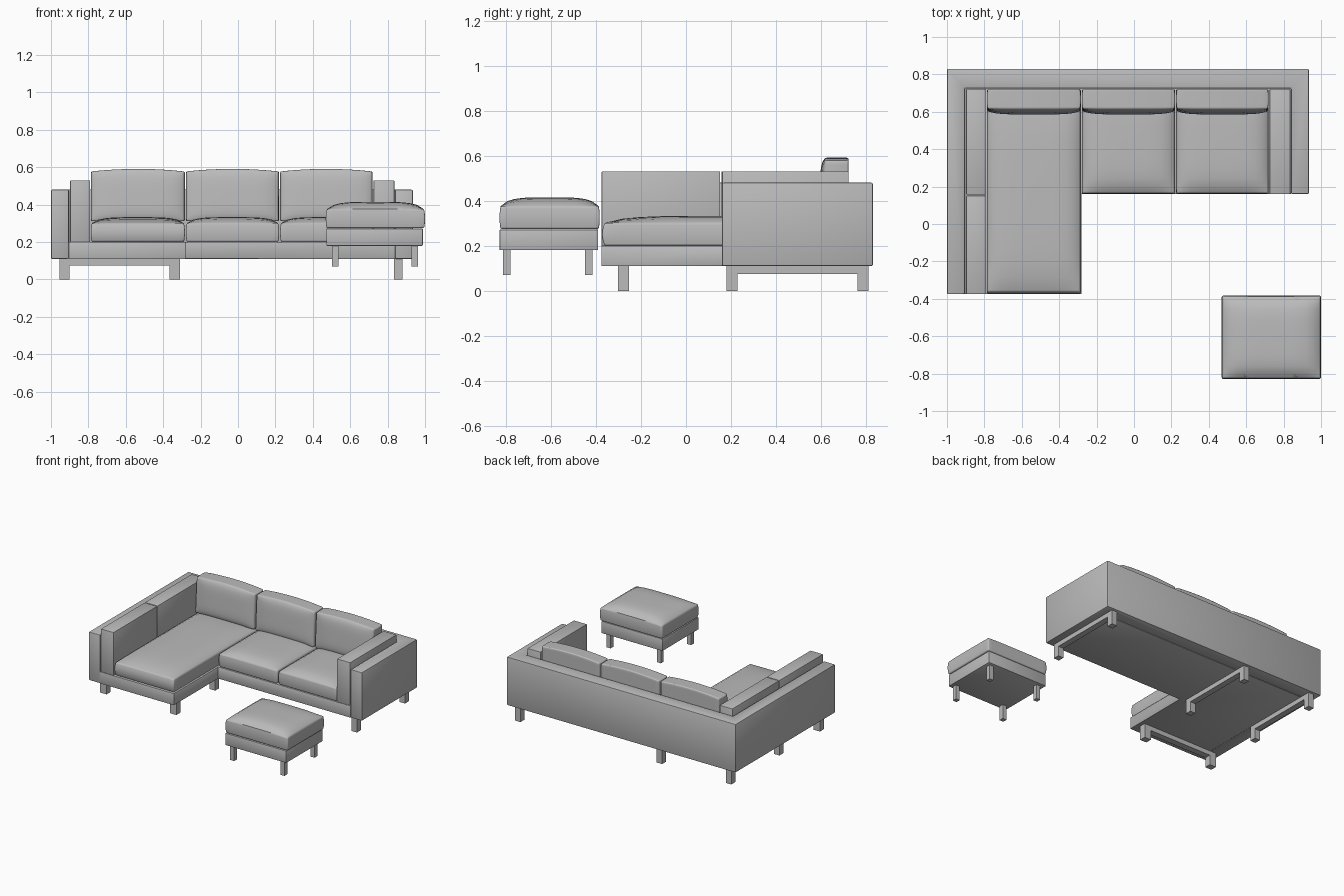
import bpy, bmesh, math

if "Cube" in bpy.data.objects:
    bpy.data.objects.remove(bpy.data.objects["Cube"])

fabric = bpy.data.materials.new("grey")
fabric.diffuse_color = (0.5, 0.5, 0.5, 1)
fabric.use_nodes = True
fabric.node_tree.nodes["Principled BSDF"].inputs["Base Color"].default_value = fabric.diffuse_color


def finish(bm, name, bevel=0.004, segments=2):
    bmesh.ops.recalc_face_normals(bm, faces=bm.faces)
    if bevel:
        edges = [e for e in bm.edges if e.calc_face_angle(0) > 0.8]
        bmesh.ops.bevel(bm, geom=edges, offset=bevel, segments=segments,
                        affect='EDGES', profile=0.5)
    me = bpy.data.meshes.new(name)
    bm.to_mesh(me)
    bm.free()
    me.materials.append(fabric)
    ob = bpy.data.objects.new(name, me)
    bpy.context.collection.objects.link(ob)
    bpy.ops.object.select_all(action='DESELECT')
    ob.select_set(True)
    bpy.context.view_layer.objects.active = ob
    bpy.ops.object.shade_smooth_by_angle(angle=math.radians(40))
    return ob


def prism(name, pts, axis, lo, hi, bevel=0.004):
    """Extrude a 2D outline along one axis."""
    place = {'x': lambda a, b, h: (h, a, b),
             'y': lambda a, b, h: (a, h, b),
             'z': lambda a, b, h: (a, b, h)}[axis]
    bm = bmesh.new()
    low = [bm.verts.new(place(a, b, lo)) for a, b in pts]
    top = [bm.verts.new(place(a, b, hi)) for a, b in pts]
    bm.faces.new(low)
    bm.faces.new(top)
    n = len(pts)
    for i in range(n):
        j = (i + 1) % n
        bm.faces.new((low[i], low[j], top[j], top[i]))
    return finish(bm, name, bevel)


def box(name, x, y, z, bevel=0.004):
    return prism(name, [(x[0], y[0]), (x[1], y[0]), (x[1], y[1]), (x[0], y[1])],
                 'z', z[0], z[1], bevel)


def cushion(name, x, y, z, edge, upright=False):
    """Soft box whose top (or front, if upright) swells from its edges."""
    bm = bmesh.new()
    bmesh.ops.create_cube(bm, size=2)
    bmesh.ops.subdivide_edges(bm, edges=bm.edges[:], cuts=13, use_grid_fill=True)
    mix = lambda r, t: r[0] + (r[1] - r[0]) * (t + 1) / 2
    for vert in bm.verts:
        u, v, w = vert.co
        swell = edge + (1 - edge) * ((1 - abs(u) ** 4) * (1 - abs(v) ** 4)) ** 0.7
        tuck = 1 - 0.02 * w * w
        w = -1 + (w + 1) * swell
        if upright:
            py = mix((y[1], y[0]), w)
            pz = mix(z, v) + (0.014 * (1 - u * u) if v > 0 else 0) * v
            py += 0.07 * (pz - z[0]) * (w + 1) / 2
            vert.co = (mix(x, u * tuck), py, pz)
        else:
            vert.co = (mix(x, u * tuck), mix(y, v * tuck), mix(z, w))
    return finish(bm, name, 0.008, 3)


# Outer arms and back in one U-shaped wall, L-shaped base inside it
prism("outer_wall", [(-1, -.375), (-.905, -.375), (-.905, .725), (.84, .725),
                     (.84, .16), (.935, .16), (.935, .83), (-1, .83)],
      'z', .11, .48, .007)
prism("base", [(-.905, -.375), (-.28, -.375), (-.28, .16), (.84, .16),
               (.84, .725), (-.905, .725)], 'z', .11, .20, .002)

# Inner arm pads
box("left_arm_pad_front", (-.897, -.79), (-.375, .152), (.2, .53))
box("left_arm_pad_back", (-.897, -.79), (.157, .722), (.2, .53))
box("right_arm_pad", (.725, .836), (.16, .722), (.2, .53))

# Seat and back cushions
spans = [(-.787, -.284), (-.279, .220), (.225, .720)]
fronts = [-.372, .16, .16]
for label, span, front in zip(("chaise", "middle", "right"), spans, fronts):
    cushion(label + "_seat_cushion", span, (front, .72), (.2, .333), .76)
    cushion(label + "_back_cushion", span, (.58, .722), (.312, .577), .86, True)


# Leg frames: two feet joined by a rail under the base
def leg_frame(name, a, b, foot, axis, lo, hi):
    prism(name, [(a, 0), (a + foot, 0), (a + foot, .075), (b - foot, .075),
                 (b - foot, 0), (b, 0), (b, .112), (a, .112)], axis, lo, hi, 0)


for label, lo in (("left", -.95), ("middle", -.365), ("right", .833)):
    leg_frame(label + "_leg_frame", .18, .81, .049, 'x', lo, lo + .046)
leg_frame("chaise_leg_frame", -.955, -.31, .055, 'y', -.302, -.253)

# Footstool
box("stool_base", (.472, .988), (-.828, -.39), (.18, .272))
cushion("stool_cushion", (.469, 1.0), (-.828, -.383), (.274, .415), .72)
for i, lx in enumerate((.503, .928)):
    for j, ly in enumerate((-.813, -.449)):
        box(f"stool_leg_{i}{j}", (lx, lx + .034), (ly, ly + .034), (.07, .182), 0)
